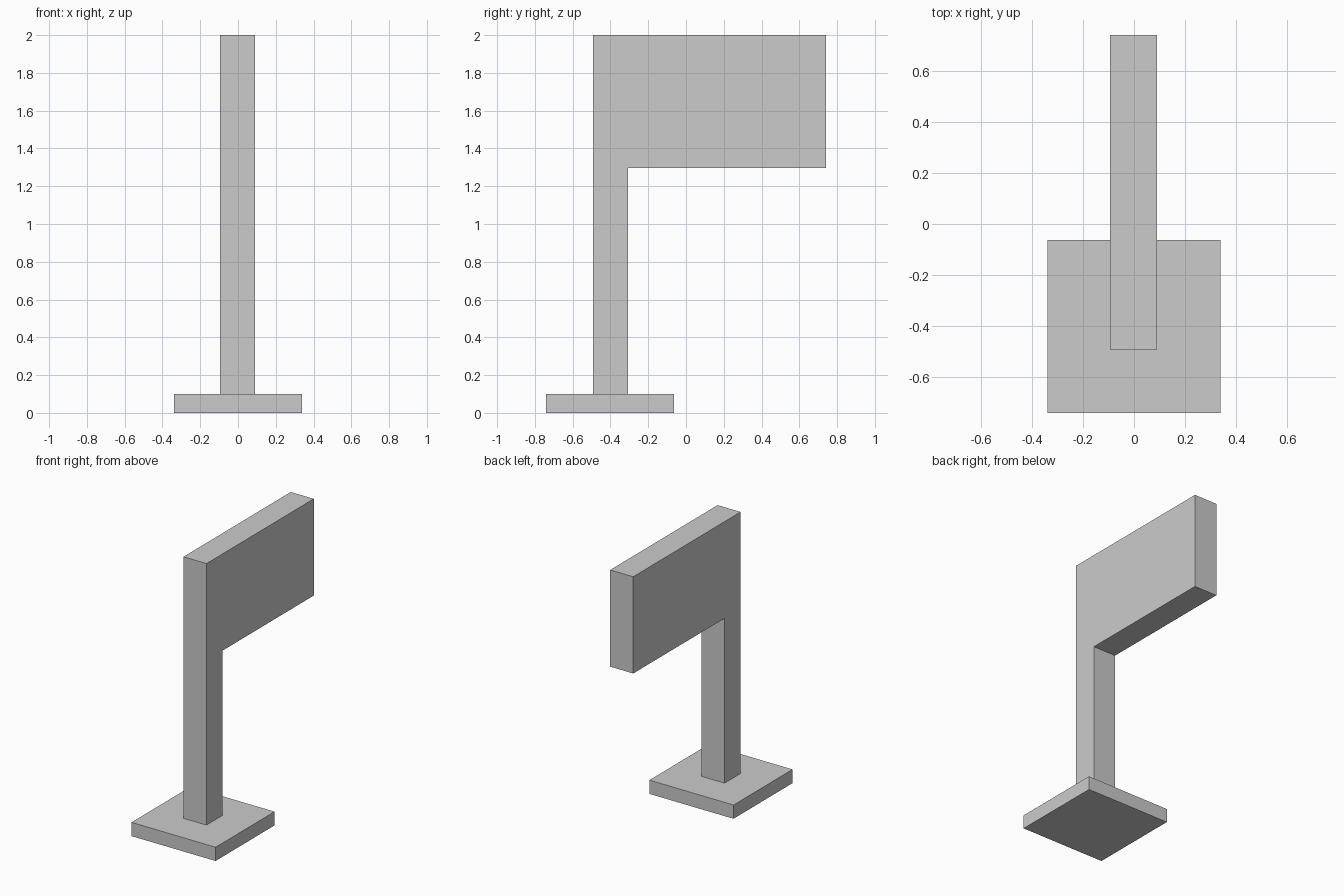
import bpy
import bmesh

cube = bpy.data.objects.get("Cube")
if cube:
    bpy.data.objects.remove(cube, do_unlink=True)

grey = bpy.data.materials.new("light grey")
grey.use_nodes = True
colour = (0.6, 0.6, 0.6, 1)
grey.diffuse_color = colour
grey.node_tree.nodes["Principled BSDF"].inputs["Base Color"].default_value = colour


def extrude_profile(name, profile, x_min, x_max):
    """Extrude a side outline of (y, z) points along x."""
    bm = bmesh.new()
    face = bm.faces.new([bm.verts.new((x_min, y, z)) for y, z in profile])
    result = bmesh.ops.extrude_face_region(bm, geom=[face])
    moved = [v for v in result["geom"] if isinstance(v, bmesh.types.BMVert)]
    bmesh.ops.translate(bm, verts=moved, vec=(x_max - x_min, 0, 0))
    bmesh.ops.recalc_face_normals(bm, faces=bm.faces)
    mesh = bpy.data.meshes.new(name)
    bm.to_mesh(mesh)
    bm.free()
    mesh.materials.append(grey)
    obj = bpy.data.objects.new(name, mesh)
    bpy.context.collection.objects.link(obj)
    return obj


# Square foot plate
base_top = 0.1
front, back = -0.74, -0.063
extrude_profile("base_plate",
                [(front, 0), (back, 0), (back, base_top), (front, base_top)],
                -0.338, 0.338)

# Upright post with the rectangular panel, one continuous outline
post_front, post_back, panel_end = -0.492, -0.308, 0.74
panel_bottom, top = 1.297, 2.0
extrude_profile("post_and_panel",
                [(post_front, base_top), (post_back, base_top),
                 (post_back, panel_bottom), (panel_end, panel_bottom),
                 (panel_end, top), (post_front, top)],
                -0.094, 0.091)
